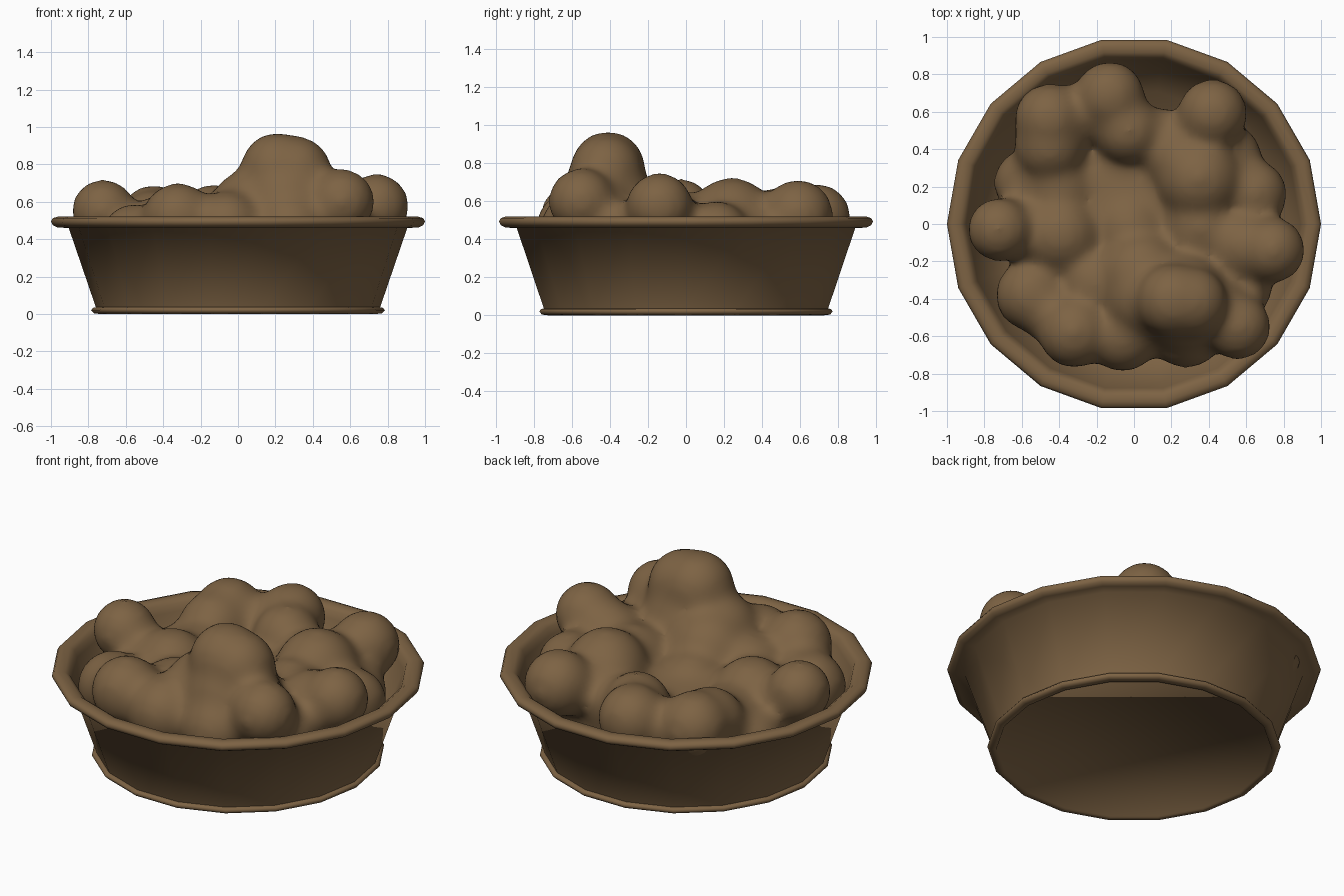
import bpy, bmesh, math
from mathutils import Matrix, Vector

cube = bpy.data.objects.get("Cube")
if cube:
    bpy.data.objects.remove(cube, do_unlink=True)

# Single brown clay colour
brown = bpy.data.materials.new("warm_brown")
brown.use_nodes = True
colour = (0.205, 0.124, 0.057, 1)
brown.diffuse_color = colour
brown.node_tree.nodes["Principled BSDF"].inputs["Base Color"].default_value = colour


def add_object(name, bm):
    mesh = bpy.data.meshes.new(name)
    bmesh.ops.recalc_face_normals(bm, faces=bm.faces)
    bm.to_mesh(mesh)
    bm.free()
    mesh.materials.append(brown)
    obj = bpy.data.objects.new(name, mesh)
    bpy.context.collection.objects.link(obj)
    return obj


def smooth(obj, degrees):
    bpy.ops.object.select_all(action='DESELECT')
    obj.select_set(True)
    bpy.context.view_layer.objects.active = obj
    bpy.ops.object.shade_smooth_by_angle(angle=math.radians(degrees))


def lathe(name, profile, sides):
    """Revolve (radius, height) points, capping both ends."""
    bm = bmesh.new()
    rings = []
    for r, z in profile:
        angles = [math.tau * i / sides for i in range(sides)]
        rings.append([bm.verts.new((r * math.cos(a), r * math.sin(a), z)) for a in angles])
    for low, high in zip(rings, rings[1:]):
        for i in range(sides):
            j = (i + 1) % sides
            bm.faces.new((low[i], low[j], high[j], high[i]))
    bm.faces.new(rings[0])
    bm.faces.new(rings[-1])
    return add_object(name, bm)


# Bowl: recessed base, foot ring, flared wall, rolled rim, inner wall and floor
bowl = lathe("bowl", [
    (0.735, 0.008), (0.738, 0.0), (0.77, 0.004), (0.785, 0.02), (0.775, 0.033), (0.76, 0.036),
    (0.905, 0.46), (0.965, 0.462), (0.99, 0.475), (1.0, 0.495), (0.99, 0.512),
    (0.965, 0.52), (0.93, 0.518), (0.905, 0.5), (0.89, 0.46), (0.72, 0.04),
], 18)
smooth(bowl, 80)

# Lumps: x, y, z, radius, all fused into one soft mound
lumps = [
    # peak and its shoulders
    (0.21, -0.41, 0.775, 0.185), (0.31, -0.42, 0.76, 0.18), (0.26, -0.42, 0.58, 0.25),
    (0.06, -0.40, 0.56, 0.20), (0.43, -0.46, 0.57, 0.17),
    # right front, right and back right
    (0.555, -0.55, 0.60, 0.165), (0.74, -0.14, 0.575, 0.165), (0.64, 0.16, 0.42, 0.17),
    (0.58, -0.12, 0.48, 0.19), (0.58, -0.34, 0.44, 0.15), (0.36, -0.02, 0.45, 0.19),
    (0.42, 0.59, 0.53, 0.175), (0.35, 0.24, 0.50, 0.215), (0.25, 0.36, 0.43, 0.20),
    (0.50, 0.36, 0.36, 0.17),
    # back left
    (-0.13, 0.685, 0.51, 0.175), (-0.29, 0.59, 0.45, 0.15), (-0.45, 0.56, 0.50, 0.18),
    (-0.45, 0.42, 0.47, 0.18), (-0.03, 0.50, 0.49, 0.17), (0.14, 0.46, 0.42, 0.15),
    # left
    (-0.72, -0.03, 0.55, 0.16), (-0.39, -0.06, 0.43, 0.20), (-0.56, -0.04, 0.43, 0.16),
    (-0.57, 0.22, 0.32, 0.17), (-0.40, 0.19, 0.38, 0.18),
    # left front and front
    (-0.55, -0.38, 0.40, 0.18), (-0.32, -0.58, 0.51, 0.18), (-0.44, -0.47, 0.42, 0.16),
    (-0.06, -0.60, 0.465, 0.18), (0.28, -0.57, 0.45, 0.19),
    # middle
    (0.04, -0.28, 0.49, 0.23), (-0.20, -0.32, 0.43, 0.18), (-0.02, -0.02, 0.36, 0.21),
]
SOFTENING_ALLOWANCE = 0.016
bm = bmesh.new()
for x, y, z, r in lumps:
    bmesh.ops.create_icosphere(bm, subdivisions=3, radius=r + SOFTENING_ALLOWANCE,
                               matrix=Matrix.Translation(Vector((x, y, z))))
# Broad filling that joins the lumps underneath
filling = Matrix.Translation((0, -0.02, 0.29)) @ Matrix.Diagonal((0.70, 0.64, 0.23, 1))
bmesh.ops.create_icosphere(bm, subdivisions=4, radius=1, matrix=filling)
mound = add_object("lumpy_filling", bm)

fuse = mound.modifiers.new("fuse", 'REMESH')
fuse.mode = 'VOXEL'
fuse.voxel_size = 0.025
fuse.use_smooth_shade = True
soften = mound.modifiers.new("soften", 'SMOOTH')
soften.factor = 0.5
soften.iterations = 30
